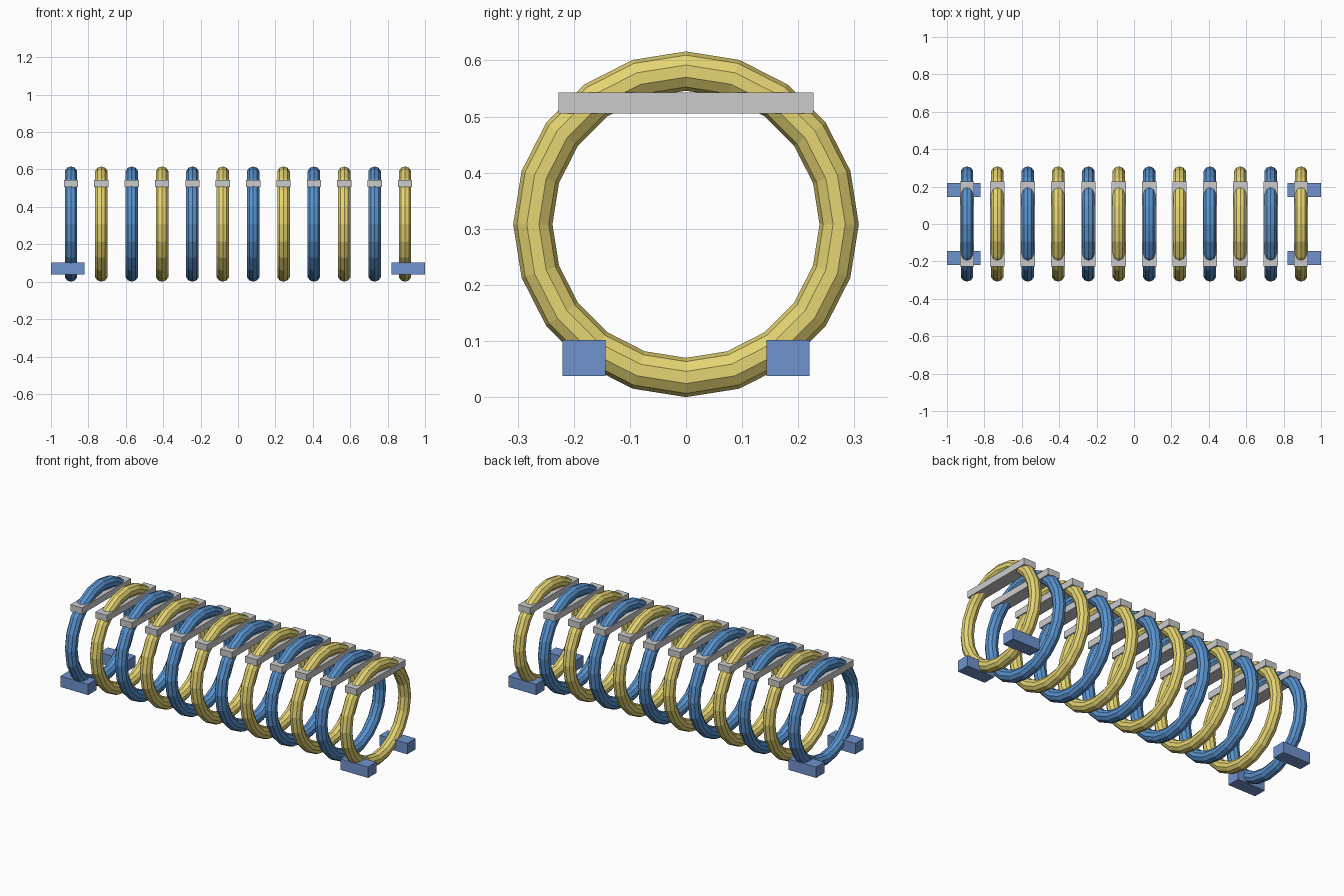
import bpy
import bmesh
import math

if "Cube" in bpy.data.objects:
    bpy.data.objects.remove(bpy.data.objects["Cube"])

COUNT = 12
SPAN = 0.893            # x of the outermost rings
MAJOR, MINOR = 0.273, 0.035
CENTRE_Z = MAJOR + MINOR


def material(name, colour):
    m = bpy.data.materials.new(name)
    m.diffuse_color = (*colour, 1)
    m.use_nodes = True
    m.node_tree.nodes["Principled BSDF"].inputs["Base Color"].default_value = m.diffuse_color
    return m


blue = material("ring_blue", (0.10, 0.29, 0.62))
yellow = material("ring_yellow", (0.78, 0.66, 0.17))
foot_blue = material("foot_blue", (0.16, 0.29, 0.61))


def box(name, centre, size, mat=None):
    bpy.ops.mesh.primitive_cube_add(size=1, location=centre)
    o = bpy.context.object
    o.name = name
    o.scale = size
    bpy.ops.object.transform_apply(location=False, rotation=False, scale=True)
    if mat:
        o.data.materials.append(mat)


def ring(name, x, mat):
    bpy.ops.mesh.primitive_torus_add(
        major_segments=20, minor_segments=10, major_radius=MAJOR,
        minor_radius=MINOR, location=(x, 0, CENTRE_Z),
        rotation=(0, math.pi / 2, 0))
    o = bpy.context.object
    o.name = name
    o.data.materials.append(mat)


# Row of alternating rings, each with a flat cross bar near the top
for i in range(COUNT):
    x = -SPAN + 2 * SPAN * i / (COUNT - 1)
    ring(f"ring_{i + 1}", x, yellow if i % 2 else blue)
    box(f"cross_bar_{i + 1}", (x, 0, 0.524), (0.076, 0.455, 0.038))

# Four feet under the end rings
for sx in (-1, 1):
    for sy in (-1, 1):
        box("foot", (sx * 0.91, sy * 0.182, 0.0695), (0.18, 0.077, 0.064), foot_blue)
